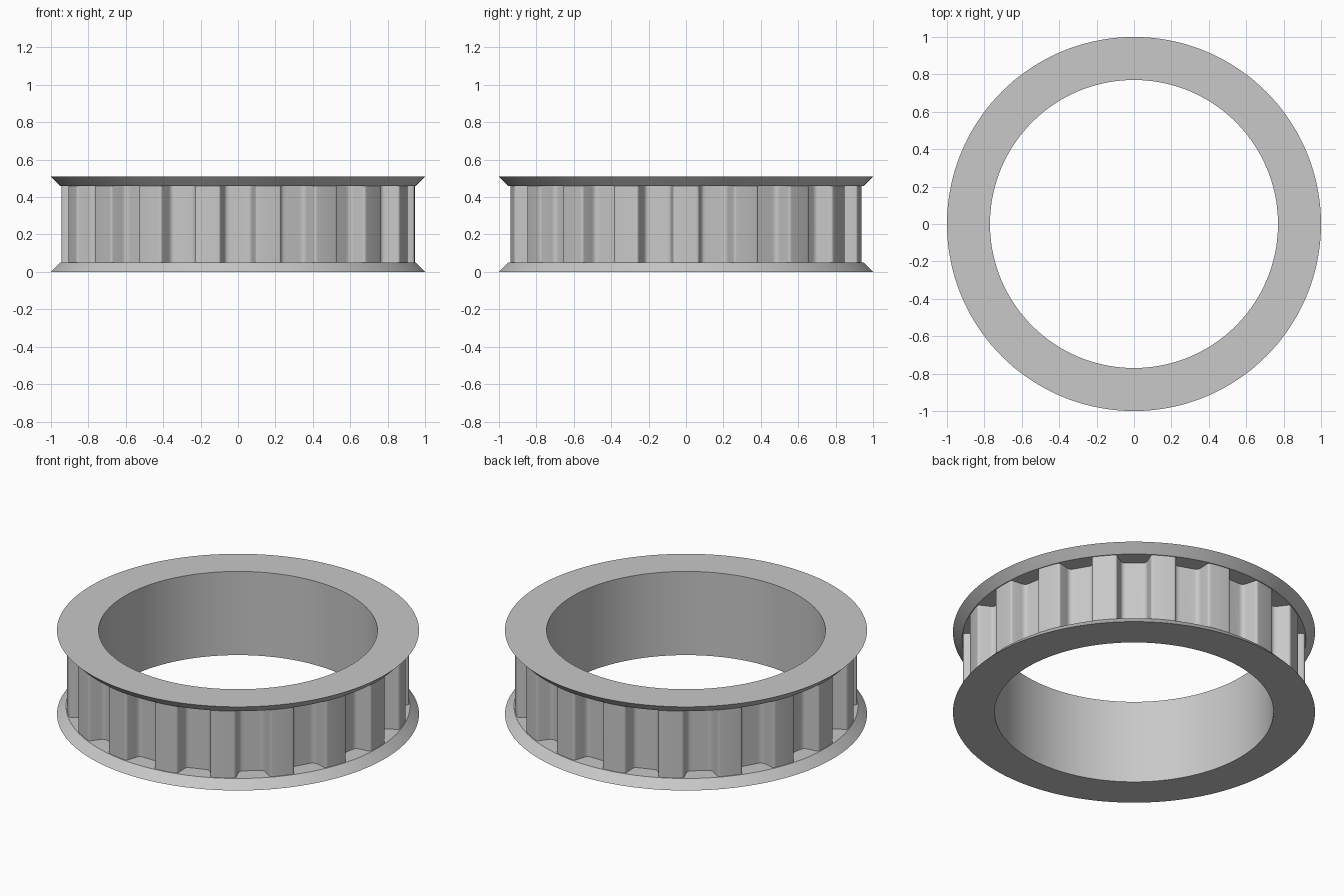
import bpy, bmesh
from math import pi, sin, cos, radians
from mathutils import Vector

cube = bpy.data.objects.get("Cube")
if cube:
    bpy.data.objects.remove(cube, do_unlink=True)

HEIGHT, RIM = 0.51, 0.05
BORE, CORE, TIP, ROOT = 0.77, 0.81, 0.945, 0.85
TEETH = 18
PITCH = 2 * pi / TEETH

metal = bpy.data.materials.new("grey metal")
metal.use_nodes = True
grey = (0.58, 0.58, 0.58, 1)
metal.diffuse_color = grey
metal.node_tree.nodes["Principled BSDF"].inputs["Base Color"].default_value = grey


def finish(name, bm):
    bmesh.ops.remove_doubles(bm, verts=bm.verts, dist=1e-5)
    bmesh.ops.recalc_face_normals(bm, faces=bm.faces)
    mesh = bpy.data.meshes.new(name)
    bm.to_mesh(mesh)
    bm.free()
    mesh.materials.append(metal)
    obj = bpy.data.objects.new(name, mesh)
    bpy.context.collection.objects.link(obj)
    return obj


def lathe(name, profile, steps=144):
    bm = bmesh.new()
    verts = [bm.verts.new((r, 0, z)) for r, z in profile]
    edges = [bm.edges.new((v, verts[i - 1])) for i, v in enumerate(verts)]
    bmesh.ops.spin(bm, geom=verts + edges, cent=(0, 0, 0), axis=(0, 0, 1),
                   angle=2 * pi, steps=steps, use_merge=True)
    return finish(name, bm)


def rounded(before, corner, after, radius, steps=4):
    """Curve that replaces a sharp corner."""
    a = corner + (before - corner).normalized() * radius
    b = corner + (after - corner).normalized() * radius
    return [a * (1 - t) ** 2 + corner * 2 * t * (1 - t) + b * t * t
            for t in (i / steps for i in range(steps + 1))]


# Spool: bore, core and the two flared flanges
spool = lathe("flanged_pulley", [
    (BORE, 0), (1, 0), (0.95, RIM), (CORE, RIM),
    (CORE, HEIGHT - RIM), (0.95, HEIGHT - RIM), (1, HEIGHT), (BORE, HEIGHT)])

# Half of one groove, from its middle to the middle of the next tooth
edge = radians(5.8)
floor_mid = Vector((0, ROOT))
floor_end = Vector((0.068, ROOT))
lip = Vector((sin(edge), cos(edge))) * TIP
crest = [Vector((sin(a), cos(a))) * TIP
         for a in (edge + (PITCH / 2 - edge) * i / 4 for i in range(1, 5))]
half = (rounded(floor_mid, floor_end, lip, 0.022)
        + rounded(floor_end, lip, crest[0], 0.012) + crest)
groove = [Vector((-p.x, p.y)) for p in reversed(half[:-1])] + half

# Toothed band, with its ends sunk into the flanges
bm = bmesh.new()
rings = []
for z in (RIM * 0.6, HEIGHT - RIM * 0.6):
    outer, inner = [], []
    for k in range(TEETH):
        turn = k * PITCH
        for p in groove:
            x = p.x * cos(turn) + p.y * sin(turn)
            y = p.x * sin(turn) - p.y * cos(turn)
            # Mirror-symmetric groove, turned about the axis from the front
            x, y = p.x * cos(turn) + p.y * sin(turn), p.x * sin(turn) - p.y * cos(turn)
            outer.append(bm.verts.new((x, y, z)))
            flat = Vector((x, y)).normalized() * (CORE - 0.02)
            inner.append(bm.verts.new((flat.x, flat.y, z)))
    rings.append((outer, inner))
(low_out, low_in), (top_out, top_in) = rings
for a, b in ((low_out, top_out), (top_out, top_in),
             (top_in, low_in), (low_in, low_out)):
    for i in range(len(a)):
        bm.faces.new((a[i - 1], a[i], b[i], b[i - 1]))
band = finish("toothed_band", bm)

# Join the band and spool into one solid
union = spool.modifiers.new("join band", "BOOLEAN")
union.operation = "UNION"
union.solver = "EXACT"
union.object = band
bpy.ops.object.select_all(action="DESELECT")
bpy.context.view_layer.objects.active = spool
spool.select_set(True)
bpy.ops.object.modifier_apply(modifier=union.name)
bpy.data.objects.remove(band, do_unlink=True)
bpy.ops.object.shade_smooth_by_angle(angle=radians(30))
